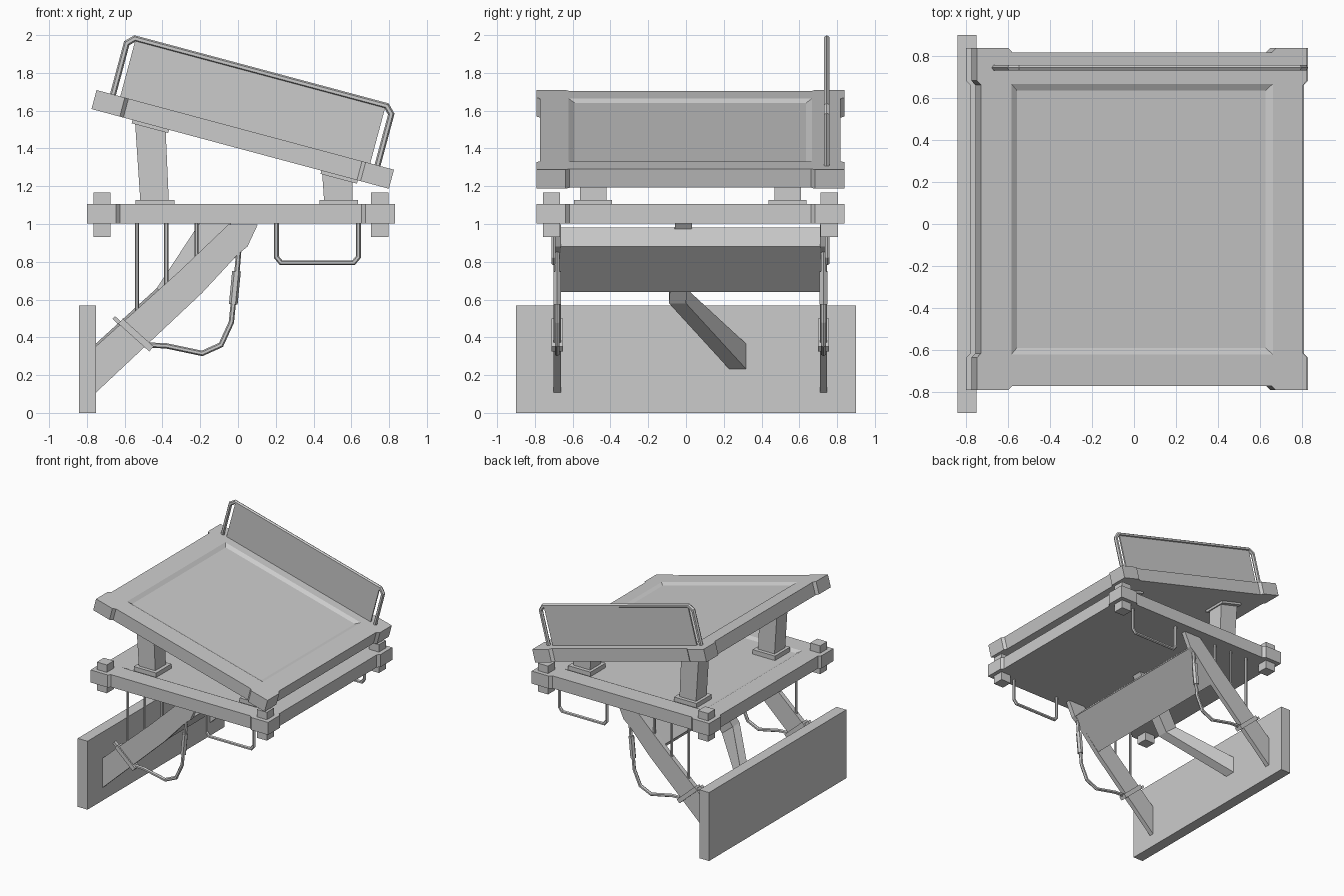
import bpy, bmesh, math
from mathutils import Vector, Matrix

if "Cube" in bpy.data.objects:
    bpy.data.objects.remove(bpy.data.objects["Cube"])

CX, CY = 0.015, 0.023          # centre of the platform assembly
SIDES = (CY - 0.705, CY + 0.705)
I = Matrix.Identity(4)
TILT = Matrix.Translation((0.025, CY, 1.448)) @ Matrix.Rotation(math.radians(15), 4, 'Y')


def loft(name, rings, M=I):
    """Skin a stack of equal-length rings and cap both ends."""
    bm = bmesh.new()
    vs = [[bm.verts.new(M @ Vector(p)) for p in r] for r in rings]
    n = len(rings[0])
    for a, b in zip(vs, vs[1:]):
        for i in range(n):
            j = (i + 1) % n
            bm.faces.new((a[i], a[j], b[j], b[i]))
    bm.faces.new(vs[0])
    bm.faces.new(vs[-1])
    bmesh.ops.recalc_face_normals(bm, faces=bm.faces)
    me = bpy.data.meshes.new(name)
    bm.to_mesh(me)
    bm.free()
    ob = bpy.data.objects.new(name, me)
    bpy.context.collection.objects.link(ob)
    return ob


def rect(x, y, z, hx, hy):
    return [(x - hx, y - hy, z), (x + hx, y - hy, z), (x + hx, y + hy, z), (x - hx, y + hy, z)]


def box(name, c, s, M=I):
    x, y, z = c
    return loft(name, [rect(x, y, z + k * s[2] / 2, s[0] / 2, s[1] / 2) for k in (-1, 1)], M)


def slab(name, profile, y0, y1):
    """Extrude an x-z profile along y."""
    return loft(name, [[(x, y, z) for x, z in profile] for y in (y0, y1)])


def tube(name, path, y, r, M=I, sides=6):
    """Mitred tube along an x-z path."""
    P = [Vector(p) for p in path]
    rings = []
    for i, p in enumerate(P):
        d = [(b - a).normalized() for a, b in zip(P, P[1:]) if p in (a, b)]
        t = sum(d, Vector((0, 0))).normalized()
        k = r / max(0.5, t.dot(d[0]))
        n = Vector((-t.y, t.x))
        ring = []
        for s in range(sides):
            a = 2 * math.pi * s / sides
            q = p + n * (k * math.cos(a))
            ring.append((q.x, y + r * math.sin(a), q.y))
        rings.append(ring)
    return loft(name, rings, M)


def platform(name, M):
    """Square frame with thicker corners and a shallow recessed panel."""
    quad = [(.795, .64), (.815, .66), (.815, .815), (.66, .815), (.64, .795)]
    out = []
    for k in range(4):
        c, s = [(1, 0), (0, 1), (-1, 0), (0, -1)][k]
        out += [(c * x - s * y, s * x + c * y) for x, y in quad]
    clamp = [(max(-.645, min(.645, x)), max(-.645, min(.645, y))) for x, y in out]
    k = .613 / .645
    floor = [(x * k, y * k) for x, y in clamp]
    rings = [(out, -.052), (out, .052), (clamp, .052), (floor, .036)]
    return loft(name, [[(x, y, z) for x, y in r] for r, z in rings], M)


# Wall plate
box("wall_plate", (-0.797, 0, 0.284), (0.09, 1.8, 0.568))

# Lower platform with through bolts, and tilted upper platform
platform("lower_platform", Matrix.Translation((CX, CY, 1.054)))
platform("upper_platform", TILT)
for sx in (-1, 1):
    for sy in (-1, 1):
        box("corner_bolt", (CX + sx * 0.735, CY + sy * 0.735, 1.05), (0.092, 0.092, 0.235))

# Four posts with foot and head plates
for xb, xt, zt, u in ((-0.44, -0.465, 1.54, -0.49), (0.533, 0.525, 1.28, 0.545)):
    for sy in (-1, 1):
        y = CY + sy * 0.515
        loft("post", [rect(xb, y, 1.09, 0.075, 0.07), rect(xt, y, zt, 0.08, 0.07)])
        box("post_foot", (xb, y, 1.107), (0.205, 0.2, 0.04))
        box("post_head", (u, sy * 0.515, -0.055), (0.2, 0.2, 0.03), TILT)

# Guard board: bent rail and thin panel on the back edge
W, H = 0.725, 0.368
tube("guard_rail", [(-W, 0.03), (-W, H - .035), (-W + .035, H), (W - .035, H),
                    (W, H - .035), (W, 0.03)], 0.722, 0.016, TILT)
box("guard_panel", (0, 0.722, 0.2), (1.37, 0.012, 0.33), TILT)

# Side brackets, repeated on both sides
for y in SIDES:
    slab("diagonal_arm", [(-0.76, 0.1), (-0.19, 0.635), (0.0, 0.84), (0.05, 0.88),
                          (0.105, 0.998), (-0.05, 0.998), (-0.305, 0.755), (-0.76, 0.345)],
         y - 0.019, y + 0.019)
    # Clamp collar with a small ear
    R = Matrix.Translation((-0.54, y, 0.412)) @ Matrix.Rotation(math.radians(-48), 4, 'Y')
    box("arm_collar", (0, 0, 0), (0.035, 0.06, 0.22), R)
    box("collar_ear", (-0.01, 0, 0.125), (0.02, 0.03, 0.05), R)
    # Hose and its sleeve
    tube("hose", [(-0.5, 0.36), (-0.38, 0.355), (-0.19, 0.315), (-0.09, 0.36), (-0.035, 0.48),
                  (-0.025, 0.58), (-0.005, 0.75), (0.005, 0.87)], y, 0.014)
    tube("hose_sleeve", [(-0.025, 0.575), (-0.008, 0.75)], y, 0.023)
    # Hanging rods down to the arm
    for x, z in ((-0.535, 0.46), (-0.38, 0.62), (-0.22, 0.8)):
        tube("hanging_rod", [(x, z), (x, 1.02)], y, 0.011)
    # Grab handle
    tube("grab_handle", [(0.203, 1.02), (0.203, 0.825), (0.228, 0.795), (0.612, 0.795),
                         (0.637, 0.825), (0.637, 1.02)], y + math.copysign(0.02, y), 0.013)

# Cross beam between the arms
slab("cross_beam", [(-0.19, 0.64), (0.04, 0.88), (-0.062, 0.982), (-0.3, 0.75)], *SIDES)

# Bent centre strut from the platform to the wall
strut = [((-0.2, 1.01), (-0.03, 1.01), -0.012), ((-0.43, 0.66), (-0.33, 0.58), -0.045),
         ((-0.76, 0.36), (-0.76, 0.225), 0.28)]
loft("centre_strut", [[(a[0], y - .045, a[1]), (a[0], y + .045, a[1]),
                       (b[0], y + .045, b[1]), (b[0], y - .045, b[1])] for a, b, y in strut])
